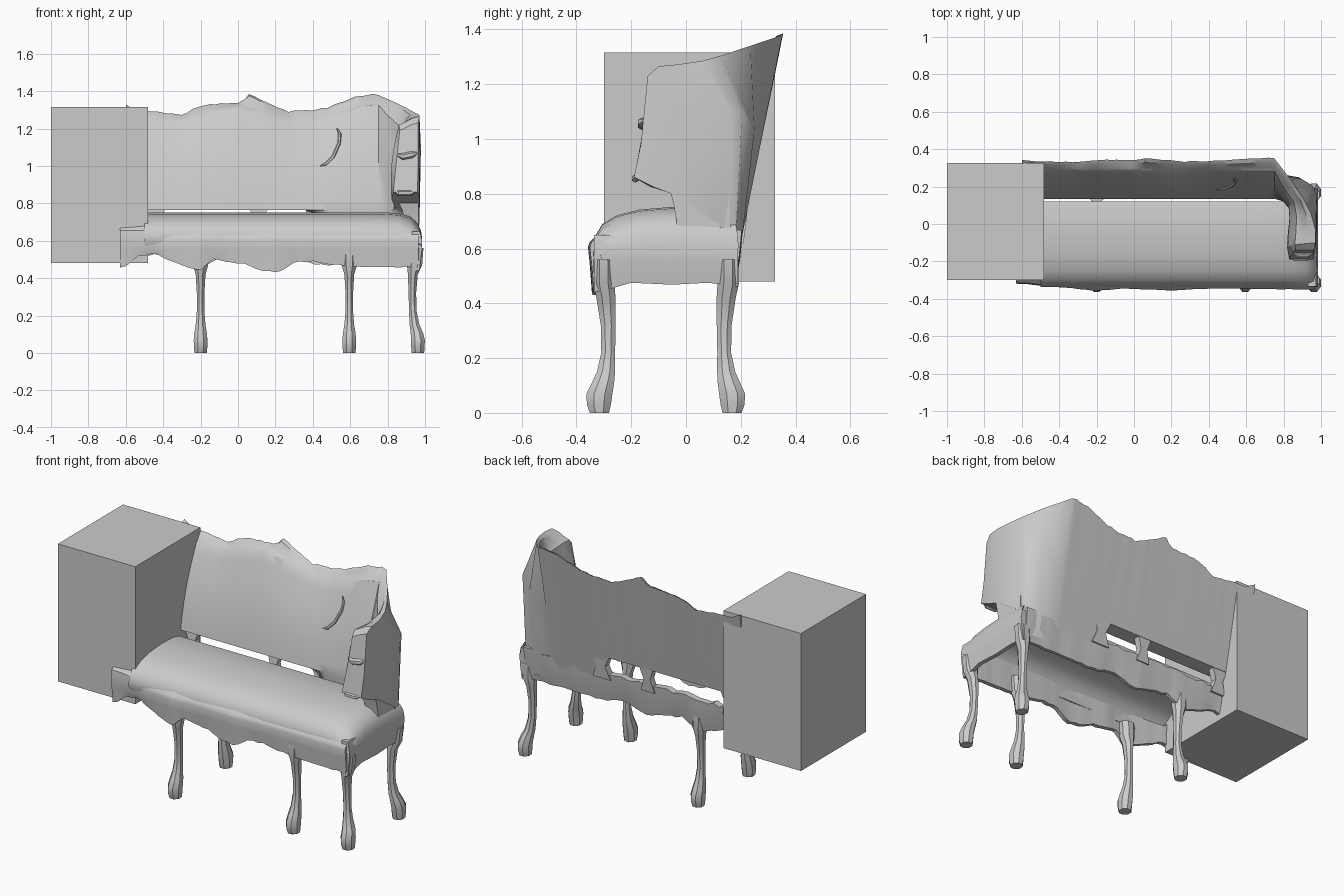
import bpy, bmesh, math, random
from mathutils import Vector

if "Cube" in bpy.data.objects:
    bpy.data.objects.remove(bpy.data.objects["Cube"])

random.seed(4)


def loft(name, rings):
    """Skin closed rings of points into one capped solid."""
    bm = bmesh.new()
    rows = [[bm.verts.new(p) for p in r] for r in rings]
    n = len(rows[0])
    for a, b in zip(rows, rows[1:]):
        for i in range(n):
            j = (i + 1) % n
            bm.faces.new((a[i], a[j], b[j], b[i]))
    bm.faces.new(rows[0])
    bm.faces.new(rows[-1])
    bmesh.ops.recalc_face_normals(bm, faces=bm.faces)
    me = bpy.data.meshes.new(name)
    bm.to_mesh(me)
    bm.free()
    ob = bpy.data.objects.new(name, me)
    bpy.context.collection.objects.link(ob)
    return ob


def box(name, lo, hi):
    ring = lambda z: [(lo[0], lo[1], z), (hi[0], lo[1], z), (hi[0], hi[1], z), (lo[0], hi[1], z)]
    return loft(name, [ring(lo[2]), ring(hi[2])])


def interp(table, x):
    if x <= table[0][0]:
        return table[0][1]
    for (a, u), (b, v) in zip(table, table[1:]):
        if x <= b:
            return u + (v - u) * (x - a) / (b - a)
    return table[-1][1]


def samples(a, b, n):
    return [a + (b - a) * i / n for i in range(n + 1)]


def jit(s):
    return random.uniform(-s, s)


def tube(name, path, r, sides=6):
    """Tapered tube in the xz plane for small carved details."""
    rings = []
    for k, p in enumerate(path):
        rr = r * (0.35 if k in (0, len(path) - 1) else 1)
        q = Vector(path[min(k + 1, len(path) - 1)]) - Vector(path[max(k - 1, 0)])
        u = q.cross(Vector((0, 1, 0))).normalized()
        v = u.cross(q).normalized()
        rings.append([Vector(p) + rr * (u * math.cos(t) + v * math.sin(t))
                      for t in (2 * math.pi * i / sides for i in range(sides))])
    return loft(name, rings)


# Plain block standing at the left end
box("end_block", (-1.0, -0.30, 0.48), (-0.48, 0.325, 1.315))

# Padded seat: thin domed shell swept along x, rolled down at the right end
dome = [(-.32, .56), (-.338, .60), (-.332, .645), (-.305, .69), (-.25, .722), (-.17, .742),
        (-.05, .752), (.06, .748), (.12, .735)]
under = [(.115, .715), (.05, .728), (-.05, .732), (-.16, .722), (-.24, .702), (-.29, .67), (-.312, .63), (-.308, .56)]
end_roll = [(.78, 1), (.86, .97), (.92, .88), (.96, .70), (.978, .50), (.985, .25)]
rings = []
for x in samples(-.5, .78, 10) + [e[0] for e in end_roll[1:]]:
    s = interp(end_roll, x)
    grow = max(0, x - .78) * .35
    rings.append([(x, y + (grow if y > .1 else 0), .56 + (z - .56) * s) for y, z in dome + under])
loft("seat", rings)

# Front rail with scalloped lower edge, hugging the front of the seat
front_low = [(-.63, .46), (-.59, .47), (-.53, .52), (-.44, .53), (-.35, .485), (-.26, .455), (-.2, .44),
             (-.14, .50), (-.05, .485), (.05, .475), (.12, .44), (.22, .43), (.3, .485), (.4, .49),
             (.5, .475), (.6, .46), (.97, .46)]
front_y = [(-.63, -.318), (-.48, -.33), (-.35, -.342), (-.2, -.357), (-.05, -.345), (.2, -.355),
           (.4, -.345), (.97, -.35)]
rings = []
for x in samples(-.63, .965, 48):
    y, lo = interp(front_y, x) + jit(.0015), interp(front_low, x) + jit(.004)
    top = .68 + jit(.002) if x < -.47 else .648
    rings.append([(x, y + .03, top), (x, y + .006, top - .025), (x, y, .605), (x, y + .006, .55),
                  (x, y + .014, lo), (x, y + .04, lo), (x, y + .042, .6), (x, y + .045, top - .01)])
loft("front_rail", rings)

# Back rail, open gap left between it and the backrest
back_low = [(-.6, .49), (-.45, .53), (-.3, .48), (-.2, .45), (-.1, .51), (.05, .48), (.15, .45),
            (.28, .5), (.45, .47), (.97, .47)]
rings = []
for x in samples(-.6, .95, 40):
    lo, hi = interp(back_low, x) + jit(.005), .66 + jit(.01)
    yo = .195 + jit(.002)
    rings.append([(x, .155, lo), (x, yo - .02, lo), (x, yo, (lo + hi) / 2), (x, yo + .01, hi), (x, .165, hi)])
loft("back_rail", rings)

# Posts bridging the gap at the back
for x, w in ((-.44, .05), (.11, .045), (.42, .06)):
    loft("back_post", [[(x - w * k, .17 + d, z), (x + w * k, .17 + d, z), (x + w * k, .21 + d, z),
                        (x - w * k, .21 + d, z)] for z, k, d in ((.62, 1, 0), (.70, .5, .01), (.78, 1.1, .018))])

# Side rail under the right end
side_low = [(-.335, .44), (-.27, .455), (-.2, .475), (-.05, .468), (.08, .475), (.2, .46)]
rings = []
for y in samples(-.335, .19, 16):
    lo = interp(side_low, y)
    rings.append([(.945, y, lo), (.97, y, lo), (.983, y, .55), (.985, y, .60), (.972, y, .65), (.93, y, .65)])
loft("side_rail", rings)


# Backrest: straight run, then wraps round the corner into the wing arm
def back_ring(ob, om, ot, pt, ib, out):
    ob, om, ot, pt, ib, out = map(Vector, (ob, om, ot, pt, ib, out))
    ct = ot.lerp(pt, .35)
    ct.z = ot.z - .01
    lip = pt.lerp(ct, .35)
    lip.z = pt.z + .01
    pad = [pt.lerp(ib, t) + out * .022 * math.sin(math.pi * t) for t in (0, .1, .3, .5, .7, .9, 1)]
    return [ob, om, ot, ct, lip] + pad


crest = [(-.6, 1.33), (-.55, 1.30), (-.45, 1.29), (-.3, 1.275), (-.17, 1.33), (0, 1.335), (.06, 1.38),
         (.15, 1.34), (.28, 1.29), (.4, 1.295), (.5, 1.32), (.6, 1.36), (.68, 1.38), (.75, 1.38)]
pad_top = [(-.5, 1.235), (-.3, 1.24), (-.15, 1.285), (0, 1.31), (.15, 1.285), (.3, 1.24), (.42, 1.24),
           (.55, 1.275), (.65, 1.315), (.75, 1.33)]
foot_line = [(.38, .765), (.5, .56), (.75, .52)]
back_y = lambda z: .2 + .15 * (z - .62) / .75
rings = []
for x in samples(-.6, .75, 45):
    zt, zb, zp = interp(crest, x) + jit(.006), interp(foot_line, x), interp(pad_top, x)
    rings.append(back_ring((x, back_y(zb), zb), (x, back_y(.98), .98), (x, back_y(zt) + jit(.002), zt),
                           (x, .285, zp), (x, .135, .765), (0, -1, 0)))
# corner and wing stations: outer bottom, outer middle, outer top, pad top, pad bottom, bulge
wing = [((.88, .19, .51), (.88, .25, 1.03), (.84, .235, 1.34), (.79, .21, 1.28), (.80, .12, .765), (-.6, -.8, 0)),
        ((.95, .175, .54), (.955, .205, 1.10), (.91, .13, 1.305), (.855, .12, 1.22), (.835, .08, .765), (-.8, -.4, 0)),
        ((.97, .12, .69), (.978, .16, 1.10), (.945, .06, 1.285), (.87, .04, 1.21), (.84, .03, .775), (-1, 0, 0)),
        ((.97, -.04, .795), (.975, -.03, 1.05), (.97, -.03, 1.272), (.865, -.05, 1.22), (.83, -.05, .80), (-1, 0, 0)),
        ((.97, -.12, .825), (.972, -.12, 1.02), (.97, -.10, 1.265), (.86, -.11, 1.22), (.82, -.13, .825), (-.8, 0, 0)),
        ((.96, -.19, .86), (.962, -.165, .98), (.962, -.14, 1.23), (.865, -.14, 1.19), (.83, -.19, .86), (0, .3, 0))]
rings += [back_ring(*w) for w in wing]
loft("backrest_and_wing", rings)

# Arm post joining the wing to the seat, with small carved scrolls
loft("arm_post", [[(x0, y0, z), (x1, y0, z), (x1, y1, z), (x0, y1, z)]
                  for x0, x1, y0, y1, z in ((.87, .965, -.03, .17, .64), (.885, .965, -.035, .16, .70),
                                            (.88, .965, -.045, .16, .76), (.85, .965, -.06, .16, .82))])
tube("arm_scroll_low", [(.83, -.17, .87), (.86, -.185, .855), (.92, -.185, .855), (.96, -.17, .87)], .015)
tube("arm_scroll_high", [(.85, -.15, 1.06), (.88, -.16, 1.05), (.93, -.16, 1.06), (.96, -.15, 1.07)], .018)

# Curved tear in the back padding
tear = [(.53, 1.20), (.545, 1.17), (.54, 1.12), (.51, 1.05), (.47, 1.01), (.44, 1.0)]
tube("back_tear", [(x, .116 + .145 * (z - .76) / .5, z) for x, z in tear], .009)

# Cabriole legs: rows of height, sideways kick, lengthways kick, half sizes
LEG = [(0, 1, -.028, .034, .036), (.03, 1, -.030, .037, .045), (.07, 1, -.028, .038, .049),
       (.11, .8, -.015, .034, .042), (.15, .4, -.004, .027, .034), (.22, .1, .004, .021, .026),
       (.32, 0, .004, .021, .028), (.42, .1, -.004, .027, .036), (.47, .4, -.012, .042, .04),
       (.56, .5, -.013, .046, .038)]


def leg(name, x, y, kick, flip):
    rings = []
    for z, a, d, rx, ry in LEG:
        cx, cy = x + a * kick, y + d * flip
        rings.append([(cx + rx * 1.05 * math.cos(t), cy + ry * 1.05 * math.sin(t), z)
                      for t in (math.pi / 8 + math.pi * i / 4 for i in range(8))])
    return loft(name, rings)


for x, kick in ((-.2, 0), (.595, 0), (.932, .03)):
    leg("front_leg", x, -.288, kick, 1)
for x, kick in ((-.2, 0), (.932, .03)):
    leg("back_leg", x, .143, kick, -.9)

# Smooth shading with crisp creases
for ob in bpy.data.objects:
    ob.select_set(True)
    bpy.context.view_layer.objects.active = ob
bpy.ops.object.shade_smooth_by_angle(angle=math.radians(32))
